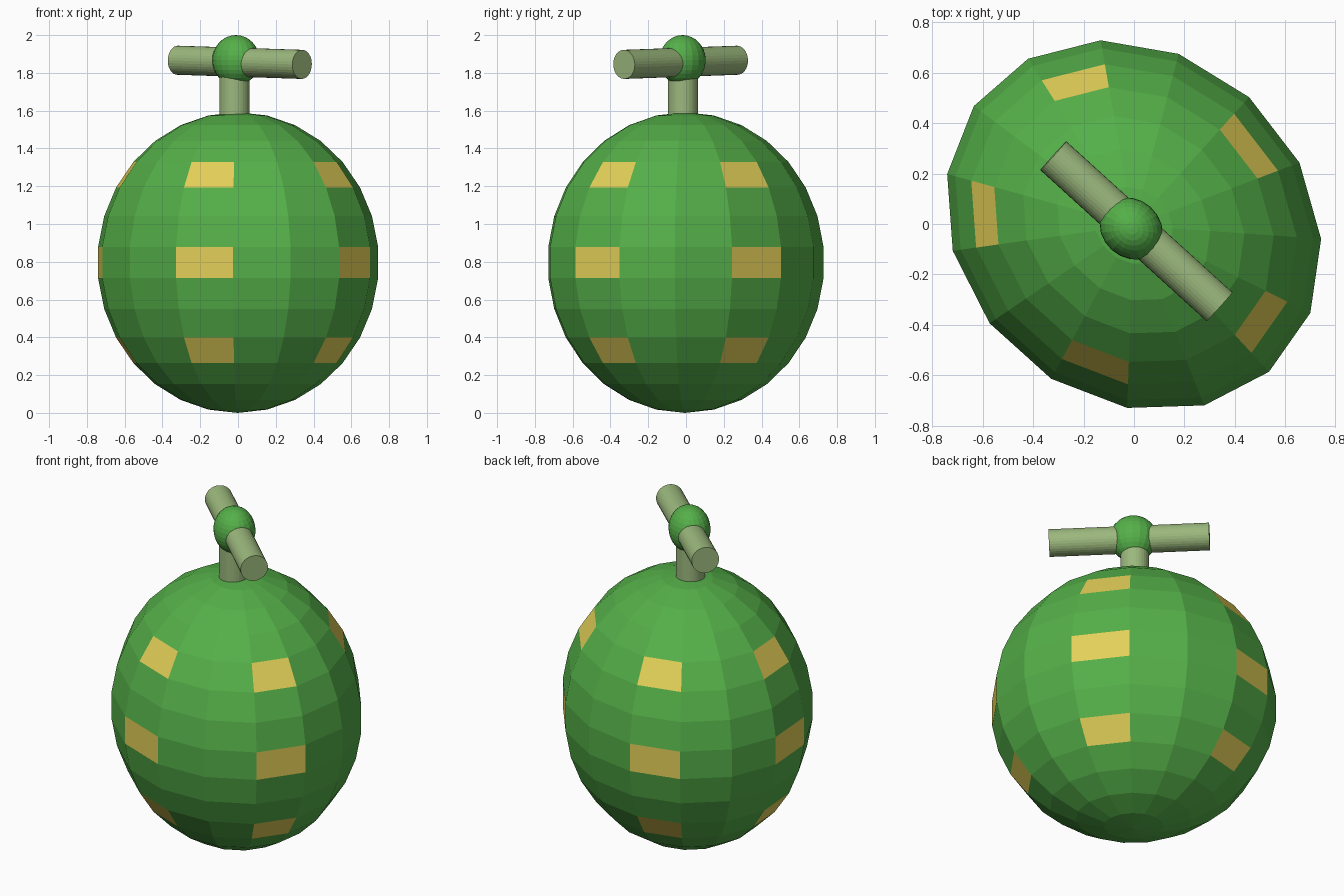
import bpy, bmesh, math
from mathutils import Vector, Matrix

old = bpy.data.objects.get("Cube")
if old:
    bpy.data.objects.remove(old, do_unlink=True)


def make_material(name, rgb):
    mat = bpy.data.materials.new(name)
    mat.use_nodes = True
    color = (*rgb, 1.0)
    mat.diffuse_color = color
    mat.node_tree.nodes["Principled BSDF"].inputs["Base Color"].default_value = color
    return mat


green = make_material("leaf green", (0.09, 0.43, 0.066))
yellow = make_material("warm yellow", (0.77, 0.63, 0.098))
sage = make_material("sage green", (0.33, 0.48, 0.205))

TURN = math.radians(-42)   # long axis of the squashed round parts
SQUASH = 0.865


def add_object(name, bm, materials):
    bmesh.ops.recalc_face_normals(bm, faces=bm.faces)
    mesh = bpy.data.meshes.new(name)
    bm.to_mesh(mesh)
    bm.free()
    for mat in materials:
        mesh.materials.append(mat)
    obj = bpy.data.objects.new(name, mesh)
    bpy.context.collection.objects.link(obj)
    return obj


def squashed_ball(name, center, radius, segments, rings, start, materials, rule=None):
    """Faceted ball; rule(segment, ring) picks the material of each face."""
    bm = bmesh.new()
    south = bm.verts.new((0, 0, -radius))
    north = bm.verts.new((0, 0, radius))
    loops = []
    for r in range(1, rings):
        lat = math.pi * (r / rings - 0.5)
        loops.append([bm.verts.new((radius * math.cos(lat) * math.cos(a),
                                    radius * math.cos(lat) * math.sin(a),
                                    radius * math.sin(lat)))
                      for a in (start + math.tau * s / segments for s in range(segments))])
    for s in range(segments):
        n = (s + 1) % segments
        bm.faces.new((south, loops[0][n], loops[0][s]))
        bm.faces.new((north, loops[-1][s], loops[-1][n]))
        for r, (low, high) in enumerate(zip(loops, loops[1:]), start=1):
            face = bm.faces.new((low[s], low[n], high[n], high[s]))
            if rule:
                face.material_index = rule(s, r)
    place = (Matrix.Translation(center) @ Matrix.Rotation(TURN, 4, "Z")
             @ Matrix.Diagonal((1, SQUASH, 1, 1)))
    bm.transform(place)
    return add_object(name, bm, materials)


def rod(name, start, end, radius, material):
    """Capped cylinder between two points."""
    start, end = Vector(start), Vector(end)
    axis = end - start
    bm = bmesh.new()
    bmesh.ops.create_cone(bm, cap_ends=True, segments=32, radius1=radius,
                          radius2=radius, depth=axis.length)
    bm.transform(Matrix.Translation((start + end) / 2)
                 @ axis.to_track_quat("Z", "Y").to_matrix().to_4x4())
    return add_object(name, bm, [material])


# Body: yellow patches on every third column, in three of the bands
squashed_ball("body", (-0.002, -0.006, 0.796), 0.796, 15, 15, math.radians(66),
              [green, yellow], lambda s, r: int(s % 3 == 0 and r in (4, 7, 10)))

# Stem, crossbar and the ball that joins them
rod("stem", (-0.018, -0.016, 1.54), (-0.018, -0.016, 1.82), 0.08, sage)
rod("crossbar", (-0.32, 0.271, 1.867), (0.339, -0.328, 1.845), 0.077, sage)
squashed_ball("joint_ball", (-0.011, -0.018, 1.867), 0.133, 20, 16, 0.0, [green])
